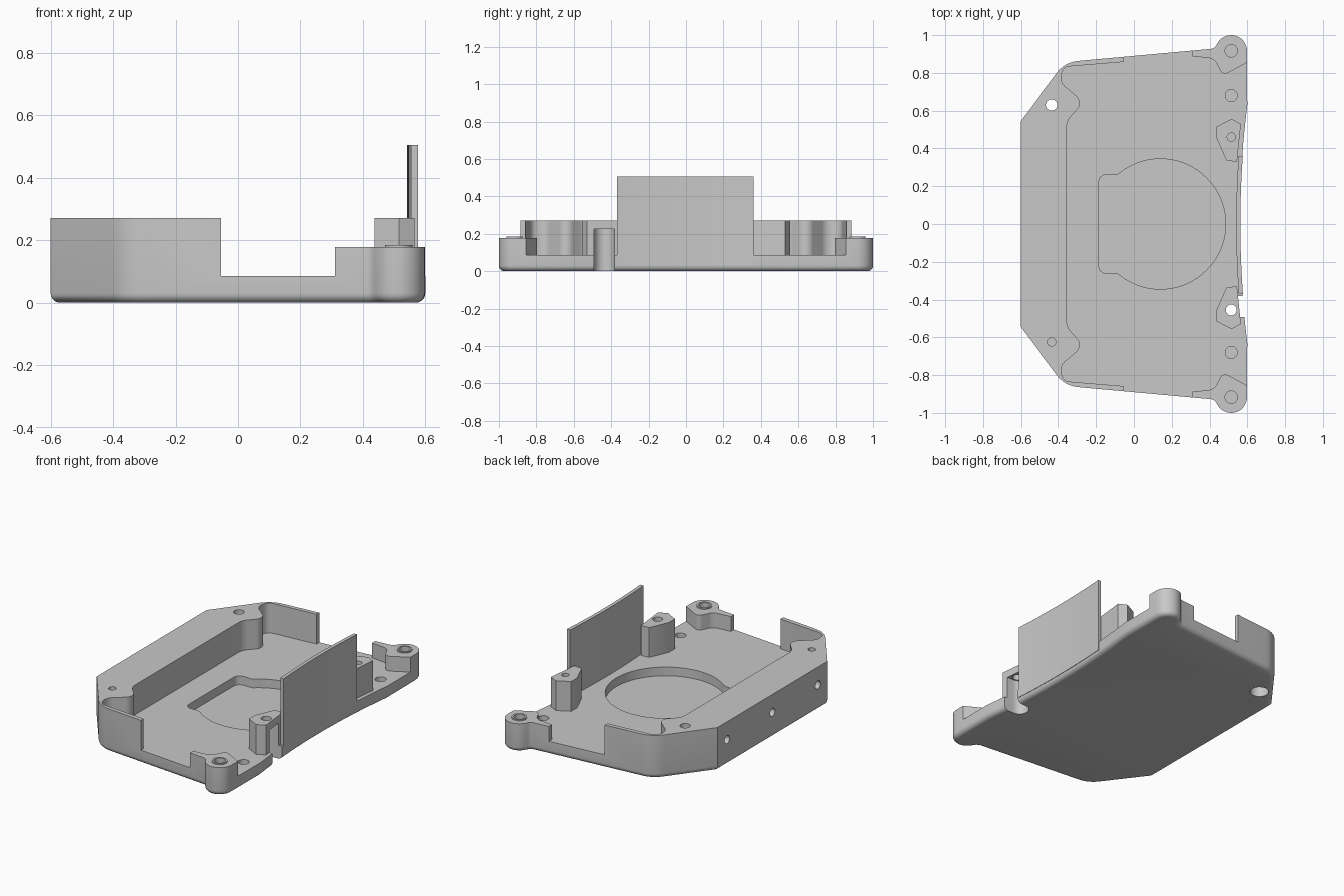
import bpy, bmesh, math
from mathutils import Vector

cube = bpy.data.objects.get("Cube")
if cube:
    bpy.data.objects.remove(cube, do_unlink=True)

grey = bpy.data.materials.new("plain grey")
grey.use_nodes = True
grey.diffuse_color = (0.58, 0.58, 0.58, 1)
grey.node_tree.nodes["Principled BSDF"].inputs["Base Color"].default_value = grey.diffuse_color


def rounded(corners, steps=8):
    """Open path through (x, y, radius) corners, with filleted corners."""
    path = []
    for i, (x, y, r) in enumerate(corners):
        p = Vector((x, y))
        if r == 0:
            path.append((x, y))
            continue
        a = (Vector(corners[i - 1][:2]) - p).normalized()
        b = (Vector(corners[i + 1][:2]) - p).normalized()
        half = a.angle(b) / 2
        centre = p + (a + b).normalized() * (r / math.sin(half))
        start = p + a * (r / math.tan(half)) - centre
        end = p + b * (r / math.tan(half)) - centre
        for k in range(steps + 1):
            d = start.lerp(end, k / steps).normalized() * r
            path.append(tuple(centre + d))
    return path


def mirrored(half):
    return half + [(x, -y) for x, y in reversed(half)]


def circle(x, y, r, n=32):
    return [(x + r * math.cos(2 * math.pi * i / n), y + r * math.sin(2 * math.pi * i / n))
            for i in range(n)]


def prism(name, outline, z0, z1, bevel=0):
    bm = bmesh.new()
    bottom = bm.faces.new([bm.verts.new((x, y, z0)) for x, y in outline])
    rim = list(bottom.edges)
    top = bmesh.ops.extrude_face_region(bm, geom=[bottom], use_keep_orig=True)
    verts = [g for g in top["geom"] if isinstance(g, bmesh.types.BMVert)]
    bmesh.ops.translate(bm, verts=verts, vec=(0, 0, z1 - z0))
    bmesh.ops.recalc_face_normals(bm, faces=bm.faces)
    if bevel:
        bmesh.ops.bevel(bm, geom=rim, offset=bevel, segments=5, profile=0.5,
                        affect='EDGES', clamp_overlap=False)
    mesh = bpy.data.meshes.new(name)
    bm.to_mesh(mesh)
    bm.free()
    mesh.materials.append(grey)
    obj = bpy.data.objects.new(name, mesh)
    bpy.context.collection.objects.link(obj)
    return obj


def select(obj):
    bpy.ops.object.select_all(action='DESELECT')
    obj.select_set(True)
    bpy.context.view_layer.objects.active = obj


def cut(obj, outline, z0, z1, sideways=False):
    cutter = prism("cutter", outline, z0, z1)
    cutter.hide_render = True
    if sideways:  # local z becomes world x, local x becomes world -z
        cutter.rotation_euler = (0, math.pi / 2, 0)
    mod = obj.modifiers.new("cut", 'BOOLEAN')
    mod.operation, mod.solver, mod.object = 'DIFFERENCE', 'EXACT', cutter
    select(obj)
    bpy.ops.object.modifier_apply(modifier=mod.name)
    bpy.data.objects.remove(cutter, do_unlink=True)


FLOOR, RAIL, BOSS = 0.085, 0.272, 0.178
BX, BY, BR = 0.515, 0.917, 0.083


def edge_x(y):
    return 0.56 + 0.1 * y * y


# Tray: full outline with a rounded bottom rim
half = rounded([(-0.6, 0.545, 0), (-0.365, 0.857, 0.16), (0.426, 0.929, 0.04),
                (0.443, 0.9585, 0)])
half += [(BX + BR * math.cos(math.radians(a)), BY + BR * math.sin(math.radians(a)))
         for a in range(140, -1, -10)]
half += [(edge_x(0.63 - 0.07 * i), 0.63 - 0.07 * i) for i in range(9)]
tray = prism("tray", mirrored(half), 0, RAIL, bevel=0.03)

# Cavity with side openings, leaving the rail, thin walls and corner bosses
inner = rounded([(-0.355, 0.2, 0), (-0.355, 0.545, 0.09), (-0.265, 0.645, 0.05),
                 (-0.395, 0.755, 0.065), (-0.37, 0.832, 0.045), (-0.055, 0.858, 0),
                 (-0.055, 1.2, 0), (0.31, 1.2, 0), (0.31, 0.888, 0),
                 (0.425, 0.875, 0.05), (0.47, 0.785, 0.03), (0.7, 0.91, 0)])
cut(tray, mirrored(inner), FLOOR, 0.5)
cut(tray, [(0.2, -1.2), (0.8, -1.2), (0.8, 1.2), (0.2, 1.2)], BOSS, 0.6)

# Round recess with a squared end
a0 = math.pi - math.asin(0.265 / 0.345)
recess = rounded([(-0.185, 0.05, 0), (-0.185, 0.262, 0.04), (-0.09, 0.262, 0)])
recess += [(0.14 + 0.345 * math.cos(a0 * (1 - i / 24.5)),
            0.345 * math.sin(a0 * (1 - i / 24.5))) for i in range(25)]
cut(tray, mirrored(recess), 0.03, 0.2)

# Screw holes
for s in (1, -1):
    cut(tray, circle(BX, s * BY, 0.033), 0.06, 0.4)
    cut(tray, circle(BX, s * 0.68, 0.032), 0.035, 0.4)
cut(tray, circle(-0.435, 0.63, 0.03), -0.1, 0.4)
cut(tray, circle(-0.435, 0.63, 0.055), -0.1, 0.225)
cut(tray, circle(-0.435, -0.625, 0.022), 0.12, 0.4)
for y in (-0.45, 0, 0.45):
    cut(tray, circle(-0.16, y, 0.025), -0.7, -0.48, sideways=True)

# Open slot for a screw head under the front post
slot = [(BX + 0.055 * math.cos(math.radians(a)), -0.437 + 0.055 * math.sin(math.radians(a)))
        for a in range(90, 271, 15)] + [(0.75, -0.492), (0.75, -0.382)]
cut(tray, slot, -0.1, 0.225)

# Inner posts
post = [(BX, 0.556), (0.437, 0.515), (0.437, 0.455), (0.49, 0.335), (0.545, 0.33), (0.566, 0.53)]
back_post = prism("back_post", post, FLOOR - 0.01, RAIL)
cut(back_post, circle(BX, 0.46, 0.022), 0.12, 0.4)
front_post = prism("front_post", [(x, -y) for x, y in post], FLOOR - 0.01, RAIL)
cut(front_post, slot, -0.1, 0.225)
cut(front_post, circle(BX, -0.455, 0.029), 0.1, 0.4)

# Tall curved panel
ys = [-0.37 + 0.73 * i / 16 for i in range(17)]
panel = prism("panel", [(edge_x(y) + 0.003, y) for y in ys]
              + [(edge_x(y) - 0.019, y) for y in reversed(ys)], 0.03, 0.505)

# Raised rings on the corner bosses
parts = [tray, back_post, front_post, panel]
for name, s in (("back_ring", 1), ("front_ring", -1)):
    ring = prism(name, circle(BX, s * BY, 0.044), BOSS - 0.02, BOSS + 0.007)
    cut(ring, circle(BX, s * BY, 0.033), 0, 0.4)
    parts.append(ring)

for obj in parts:
    select(obj)
    bpy.ops.object.shade_smooth_by_angle(angle=math.radians(30))
